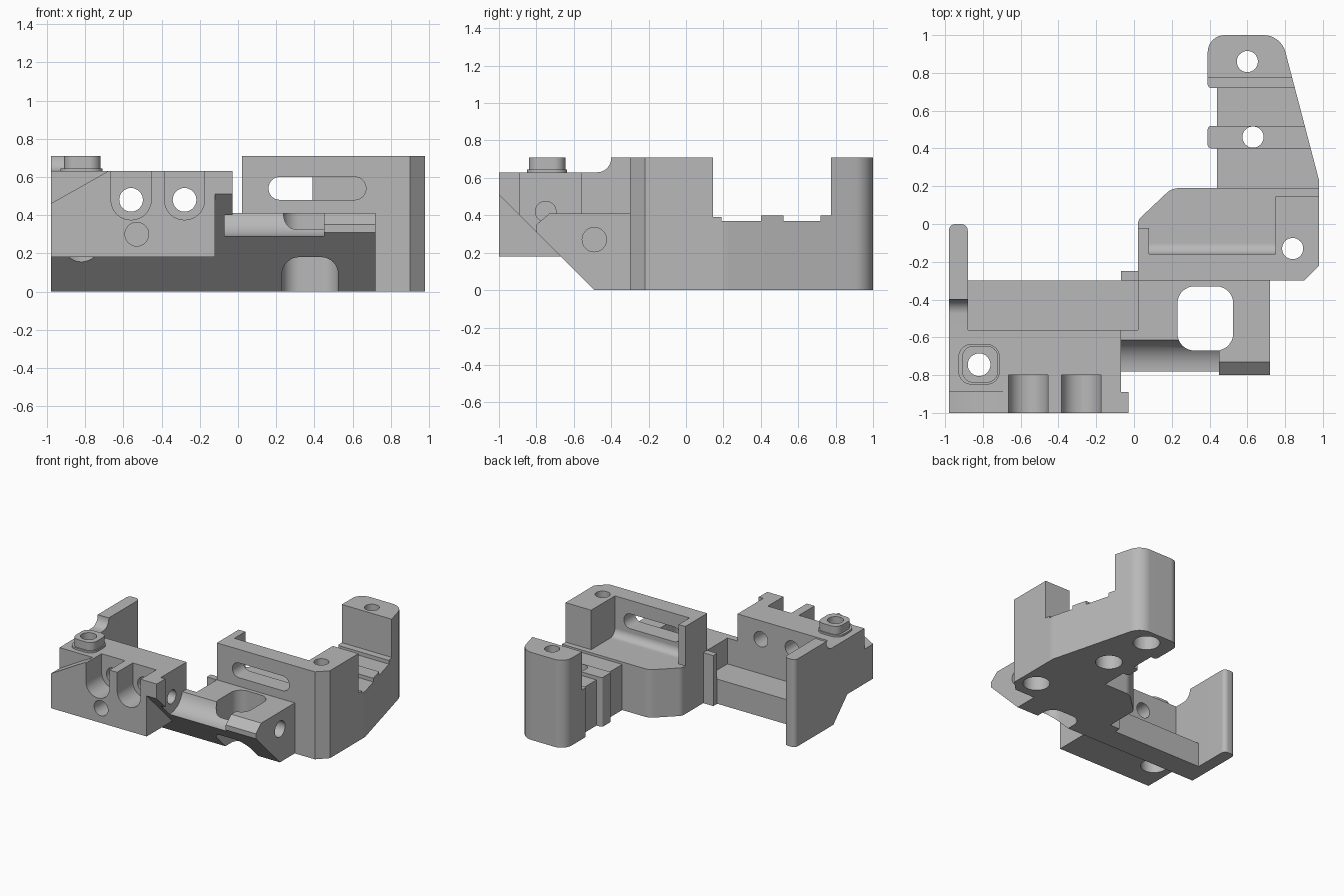
import bpy
import bmesh
import math
from mathutils import Vector

cube = bpy.data.objects.get("Cube")
if cube:
    bpy.data.objects.remove(cube)

grey = bpy.data.materials.new("cast_grey")
grey.use_nodes = True
grey.diffuse_color = (0.48, 0.48, 0.48, 1)
grey.node_tree.nodes["Principled BSDF"].inputs["Base Color"].default_value = grey.diffuse_color
solids, cutters = [], []


def outline(points, steps=8):
    """Closed outline; a third value on a point rounds that corner."""
    result = []
    for i, point in enumerate(points):
        p = Vector(point[:2])
        if len(point) < 3:
            result.append(p)
            continue
        a = (Vector(points[i - 1][:2]) - p).normalized()
        b = (Vector(points[(i + 1) % len(points)][:2]) - p).normalized()
        half = a.angle(b) / 2
        r = point[2]
        centre = p + (a + b).normalized() * (r / math.sin(half))
        start = p + a * (r / math.tan(half)) - centre
        end = p + b * (r / math.tan(half)) - centre
        sweep = start.angle(end)
        for k in range(steps + 1):
            t = k / steps
            arc = start * math.sin((1 - t) * sweep) + end * math.sin(t * sweep)
            result.append(centre + arc / math.sin(sweep))
    return result


def prism(group, name, axis, points, low, high):
    """Extrude an outline along an axis."""
    place = {"x": lambda u, v, w: (w, u, v),
             "y": lambda u, v, w: (u, w, v),
             "z": lambda u, v, w: (u, v, w)}[axis]
    flat = outline(points)
    bm = bmesh.new()
    ends = [[bm.verts.new(place(p.x, p.y, w)) for p in flat] for w in (low, high)]
    bm.faces.new(ends[0])
    bm.faces.new(ends[1])
    for i in range(len(flat)):
        bm.faces.new((ends[0][i - 1], ends[0][i], ends[1][i], ends[1][i - 1]))
    bmesh.ops.recalc_face_normals(bm, faces=bm.faces)
    mesh = bpy.data.meshes.new(name)
    bm.to_mesh(mesh)
    bm.free()
    mesh.materials.append(grey)
    obj = bpy.data.objects.new(name, mesh)
    bpy.context.scene.collection.objects.link(obj)
    group.append(obj)
    return obj


def rect(u0, u1, v0, v1, r=None):
    corners = [(u0, v0), (u1, v0), (u1, v1), (u0, v1)]
    return [c + (r,) for c in corners] if r else corners


def drill(name, axis, u, v, r, low, high):
    ring = [(u + r * math.cos(k * math.tau / 32), v + r * math.sin(k * math.tau / 32))
            for k in range(32)]
    prism(cutters, name, axis, ring, low, high)


def slope(y):
    """Right edge of the tapering rear arm."""
    return 0.98 - 0.262 * (y - 0.23)


# Left block with its undercut front and low rear shelf
prism(solids, "left_block", "x",
      [(-0.49, 0), (-0.3, 0), (-0.3, 0.2), (-0.56, 0.2), (-0.56, 0.63),
       (-1, 0.63), (-1, 0.18), (-0.67, 0.18)], -0.98, -0.12)
prism(solids, "block_flange", "x",
      [(-0.49, 0), (-0.3, 0), (-0.3, 0.2), (-0.56, 0.2), (-0.56, 0.63),
       (-1, 0.63), (-1, 0.51)], -0.12, -0.07)
prism(solids, "flange_lip", "x",
      [(-1, 0.63), (-1, 0.51), (-0.89, 0.4), (-0.89, 0.63)], -0.07, -0.03)

# Side wing, rounded at its rear end
wing = prism(solids, "side_wing", "x",
             [(-0.49, 0), (0, 0), (0, 0.71), (-0.4, 0.71), (-0.4, 0.63, 0.075),
              (-0.6, 0.63), (-0.6, 0.11)], -0.98, -0.88)
bm = bmesh.new()
bm.from_mesh(wing.data)
rear = [e for e in bm.edges if all(abs(v.co.y) < 0.001 for v in e.verts)
        and abs(e.verts[0].co.z - e.verts[1].co.z) > 0.5]
bmesh.ops.bevel(bm, geom=rear, offset=0.035, segments=5, profile=0.5, affect="EDGES")
bm.to_mesh(wing.data)
bm.free()

# Raised boss on the left block
prism(solids, "boss_pad", "z", rect(-0.93, -0.71, -0.85, -0.635, 0.07), 0.6, 0.645)
prism(solids, "boss", "z", rect(-0.91, -0.72, -0.84, -0.645, 0.06), 0.6, 0.71)

# Front bridge
prism(solids, "front_bridge", "x",
      [(-0.49, 0), (-0.25, 0), (-0.25, 0.41), (-0.73, 0.41), (-0.8, 0.35), (-0.8, 0.31)],
      -0.07, 0.72)

# Main housing
prism(solids, "housing", "z",
      [(0.02, -0.3), (0.9, -0.3), (0.98, -0.22), (0.98, 0.19), (0.2, 0.19, 0.1),
       (0.02, 0.02, 0.06)], 0, 0.71)

# Rear arm, its two ribs and the end post
prism(solids, "rear_arm", "z",
      [(0.44, 0.1), (0.98, 0.1), (0.98, 0.23), (slope(0.85), 0.85), (0.44, 0.85)], 0, 0.37)
for y0, y1 in ((0.4, 0.52), (0.72, 0.8)):
    prism(solids, "arm_rib", "z",
          [(0.39, y0, 0.02), (slope(y0), y0), (slope(y1), y1), (0.39, y1, 0.02)], 0, 0.4)
prism(solids, "end_post", "z",
      [(0.39, 0.775), (slope(0.775), 0.775), (slope(1), 1, 0.12), (0.39, 1, 0.09)], 0, 0.71)

# Housing pocket, open to the rear, and slot through its front wall
prism(cutters, "pocket", "x",
      [(-0.16, 0.39, 0.06), (0.25, 0.39), (0.25, 0.9), (-0.16, 0.9)], 0.08, 0.75)
prism(cutters, "pocket_side", "x", rect(-0.02, 0.25, 0.39, 0.9), -0.1, 0.75)
prism(cutters, "pocket_rear", "x", rect(0.145, 0.25, 0.39, 0.9), 0.7, 1.1)
prism(cutters, "wall_slot", "y", rect(0.16, 0.67, 0.48, 0.6, 0.059), -0.4, -0.1)

# Bridge clearance, groove, window and side hole
prism(cutters, "shelf_clearance", "x", rect(-0.56, -0.3, 0.2, 0.9), -0.88, 0.02)
prism(cutters, "bridge_groove", "x",
      [(-0.61, 0.29, 0.155), (-0.61, 0.5), (-0.88, 0.5), (-0.88, 0.29)], -0.07, 0.45)
prism(cutters, "bridge_window", "z", rect(0.23, 0.525, -0.67, -0.33, 0.09), -0.1, 0.8)
drill("side_hole", "x", -0.49, 0.27, 0.065, 0.45, 0.8)
drill("flange_hole", "x", -0.75, 0.42, 0.055, -0.16, 0.0)

# U-shaped front channels with holes through to the rear
for x in (-0.56, -0.28):
    prism(cutters, "front_channel", "y",
          [(x - 0.105, 0.375, 0.104), (x + 0.105, 0.375, 0.104),
           (x + 0.105, 0.8), (x - 0.105, 0.8)], -1.1, -0.8)
    drill("channel_hole", "y", x, 0.48, 0.062, -0.9, -0.5)
drill("front_hole", "y", -0.53, 0.3, 0.062, -1.1, -0.75)
prism(cutters, "corner_step", "y",
      [(-1.017, 0.44), (-0.68, 0.63), (-0.68, 0.7), (-1.017, 0.7)], -1.1, -0.89)

# Vertical bolt holes with wide recesses underneath
for x, y, r, depth in ((0.6, 0.86, 0.056, 0.12), (0.63, 0.46, 0.056, 0.12),
                       (0.84, -0.13, 0.056, 0.12), (-0.82, -0.745, 0.06, 0.27)):
    drill("bolt_hole", "z", x, y, r, -0.1, 0.9)
    drill("bolt_recess", "z", x, y, 0.1, -0.1, depth)

# Fuse the solids, then cut
body = solids[0]
for tool in solids[1:] + cutters:
    mod = body.modifiers.new(tool.name, "BOOLEAN")
    mod.operation = "UNION" if tool in solids else "DIFFERENCE"
    mod.solver = "EXACT"
    mod.object = tool
graph = bpy.context.evaluated_depsgraph_get()
graph.update()
fused = bpy.data.meshes.new_from_object(body.evaluated_get(graph))
body.modifiers.clear()
body.data = fused
body.name = "mounting_bracket"
for tool in solids[1:] + cutters:
    bpy.data.objects.remove(tool)

# Smooth curved walls, keep edges crisp
bpy.ops.object.select_all(action="DESELECT")
body.select_set(True)
bpy.context.view_layer.objects.active = body
bpy.ops.object.shade_smooth_by_angle(angle=math.radians(30))
weighted = body.modifiers.new("even_normals", "WEIGHTED_NORMAL")
weighted.keep_sharp = True
